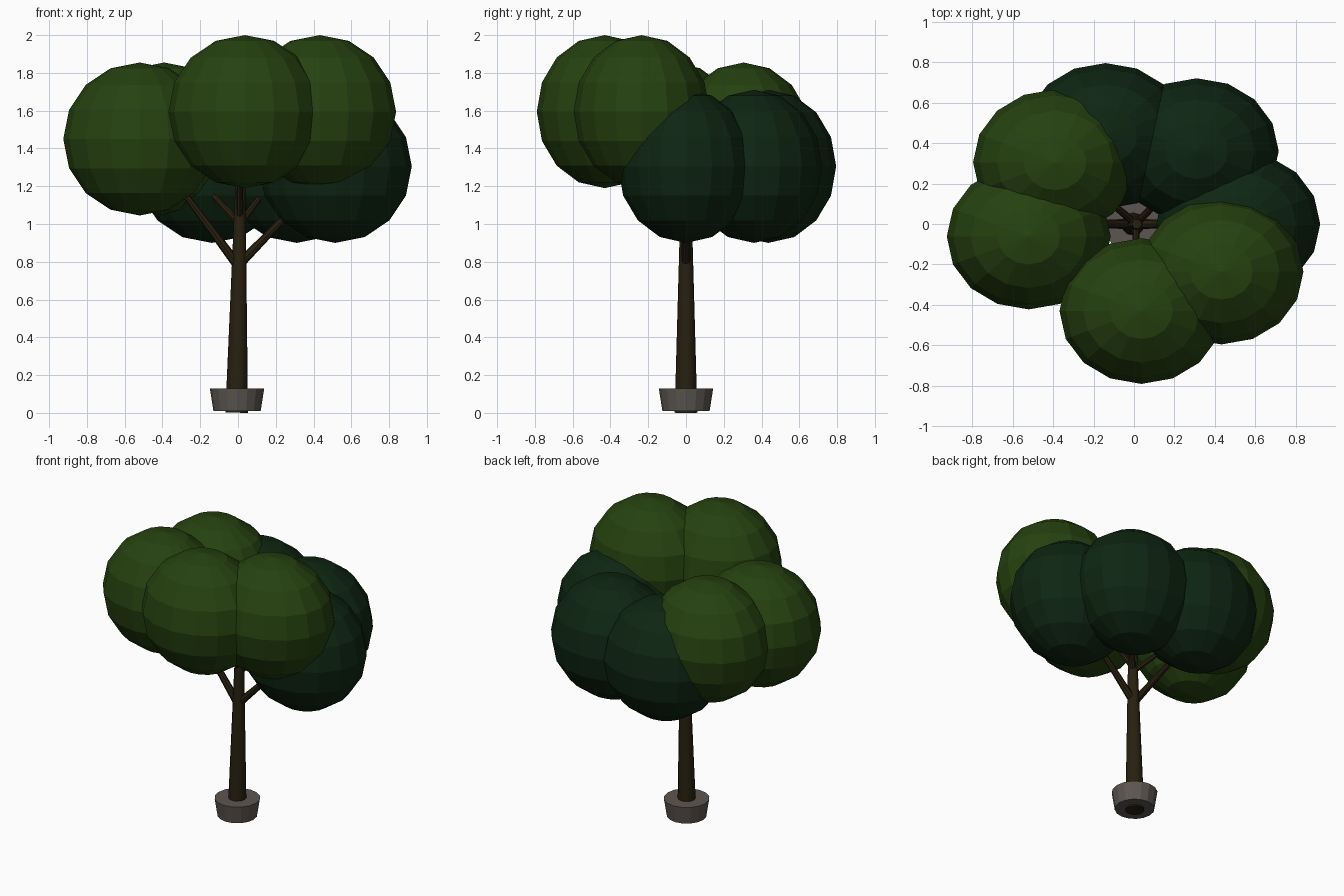
import bpy
from mathutils import Vector

if "Cube" in bpy.data.objects:
    bpy.data.objects.remove(bpy.data.objects["Cube"])


def material(name, rgb):
    m = bpy.data.materials.new(name)
    m.diffuse_color = (*rgb, 1)
    m.use_nodes = True
    m.node_tree.nodes["Principled BSDF"].inputs["Base Color"].default_value = m.diffuse_color
    return m


LIGHT = material("light green leaves", (0.019, 0.054, 0.005))
DARK = material("dark green leaves", (0.0044, 0.019, 0.006))
BARK = material("brown bark", (0.021, 0.0144, 0.0052))
STONE = material("grey pot", (0.107, 0.093, 0.08))


def limb(name, start, end, r1, r2, mat, sides=10):
    """Tapered cylinder running from start to end."""
    a, b = Vector(start), Vector(end)
    d = b - a
    bpy.ops.mesh.primitive_cone_add(vertices=sides, radius1=r1, radius2=r2,
                                    depth=d.length, location=(a + b) / 2,
                                    rotation=d.to_track_quat('Z', 'Y').to_euler())
    ob = bpy.context.object
    ob.name = name
    ob.data.materials.append(mat)
    return ob


def leaf_clump(name, centre, mat):
    """Faceted ellipsoid, narrower front to back."""
    bpy.ops.mesh.primitive_uv_sphere_add(segments=16, ring_count=8, location=centre)
    ob = bpy.context.object
    ob.name = name
    ob.scale = (0.405, 0.36, 0.405)
    ob.data.materials.append(mat)


# pot and trunk
limb("pot", (-0.005, 0, 0.01), (-0.005, 0, 0.13), 0.125, 0.144, STONE, 16)
trunk = limb("trunk", (-0.007, 0, 0.001), (0.014, 0, 1.3), 0.06, 0.024, BARK, 12)
bpy.ops.object.shade_smooth_by_angle()

# branches: two low ones sideways, three higher ones
branches = [
    ((0, 0, 0.78), (-0.38, 0, 1.29), 0.026, 0.014),
    ((0, 0, 0.78), (0.36, 0, 1.15), 0.026, 0.014),
    ((0.01, 0, 1.0), (-0.25, 0.22, 1.28), 0.02, 0.012),
    ((0.01, 0, 1.0), (0.22, 0.22, 1.28), 0.02, 0.012),
    ((0.01, 0, 1.03), (0.01, -0.25, 1.38), 0.02, 0.012),
]
for i, (a, b, r1, r2) in enumerate(branches):
    limb(f"branch_{i + 1}", a, b, r1, r2, BARK, 8)

# ring of leaf clumps: high in front, middle on the left, low and dark at the back
clumps = [
    ("front_clump", (0.037, -0.43, 1.595), LIGHT),
    ("front_right_clump", (0.432, -0.235, 1.595), LIGHT),
    ("left_clump", (-0.52, -0.062, 1.45), LIGHT),
    ("back_left_clump", (-0.39, 0.305, 1.45), LIGHT),
    ("back_clump", (-0.14, 0.435, 1.305), DARK),
    ("back_right_clump", (0.31, 0.36, 1.305), DARK),
    ("right_clump", (0.515, 0, 1.305), DARK),
]
for name, centre, mat in clumps:
    leaf_clump(name, centre, mat)
